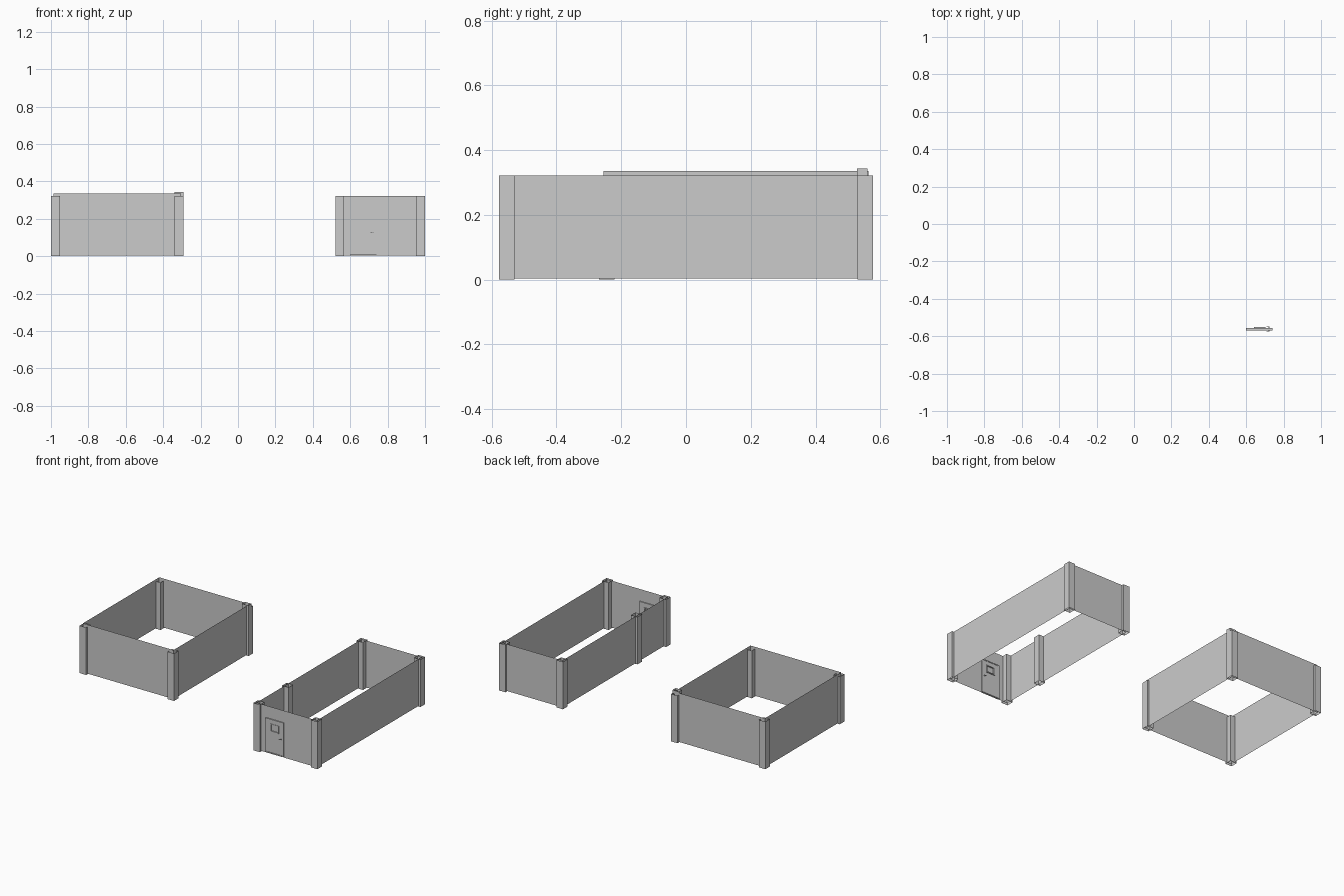
import bpy, bmesh

if "Cube" in bpy.data.objects:
    bpy.data.objects.remove(bpy.data.objects["Cube"])


def make(name, verts, faces):
    me = bpy.data.meshes.new(name)
    me.from_pydata(verts, [], faces)
    me.update()
    ob = bpy.data.objects.new(name, me)
    bpy.context.collection.objects.link(ob)
    return ob


def box(name, x0, x1, y0, y1, z0, z1, caps=True):
    """Box, or an open square tube when caps is False."""
    v = [(x, y, z) for z in (z0, z1) for x, y in ((x0, y0), (x1, y0), (x1, y1), (x0, y1))]
    f = [(i, (i + 1) % 4, (i + 1) % 4 + 4, i + 4) for i in range(4)]
    if caps:
        f += [(3, 2, 1, 0), (4, 5, 6, 7)]
    return make(name, v, f)


def sheet(name, a, b, z0, z1):
    """Upright single-sided wall from plan point a to b."""
    return make(name, [(*a, z0), (*b, z0), (*b, z1), (*a, z1)], [(0, 1, 2, 3)])


def frame(name, outer, inner, y0, y1):
    """Rectangular ring facing the front; bounds are x0, x1, z0, z1."""
    def loop(r, y):
        x0, x1, z0, z1 = r
        return [(x0, y, z0), (x1, y, z0), (x1, y, z1), (x0, y, z1)]
    v = loop(outer, y0) + loop(inner, y0) + loop(outer, y1) + loop(inner, y1)
    f = []
    for i in range(4):
        j = (i + 1) % 4
        f += [(i, j, j + 4, i + 4), (i + 8, i + 12, j + 12, j + 8),
              (i, i + 8, j + 8, j), (i + 4, j + 4, j + 12, i + 12)]
    return make(name, v, f)


POST = 0.048   # post width
INSET = 0.014  # wall setback inside the posts
POST_TOP = 0.322


def enclosure(name, x0, x1, y0, y1, wall_top, door=None):
    # Hollow corner posts
    for sx, px in (("left", x0), ("right", x1 - POST)):
        for sy, py in (("front", y0), ("back", y1 - POST)):
            box(f"{name}_{sy}_{sx}_post", px, px + POST, py, py + POST, 0, POST_TOP, False)
    # Thin walls
    a, b, c, d = x0 + INSET, x1 - INSET, y0 + INSET, y1 - INSET
    z = 0.004
    sheet(f"{name}_right_wall", (b, c), (b, d), z, wall_top)
    sheet(f"{name}_back_wall", (b, d), (a, d), z, wall_top)
    sheet(f"{name}_left_wall", (a, d), (a, c), z, wall_top)
    if door:
        dx0, dx1, dz = door
        sheet(f"{name}_front_wall_left", (a, c), (dx0, c), z, wall_top)
        sheet(f"{name}_front_wall_right", (dx1, c), (b, c), z, wall_top)
        sheet(f"{name}_front_wall_lintel", (dx0, c), (dx1, c), dz, wall_top)
    else:
        sheet(f"{name}_front_wall", (a, c), (b, c), z, wall_top)


# Square enclosure on the left, with one slightly taller post core
enclosure("square_room", -1.0, -0.292, -0.269, 0.577, 0.336)
box("tall_post_core", -0.34, -0.292, 0.528, 0.561, 0.32, 0.343, False)

# Long enclosure on the right, with a middle post in its left wall
enclosure("long_room", 0.52, 1.0, -0.577, 0.577, POST_TOP, (0.602, 0.738, 0.238))
box("long_room_middle_post", 0.52, 0.52 + POST, -0.269, -0.221, 0, POST_TOP, False)

# Door with jamb, window and handle
frame("door_jamb", (0.600, 0.740, 0.008, 0.241), (0.608, 0.732, 0.014, 0.234), -0.570, -0.556)
frame("door_leaf", (0.608, 0.732, 0.014, 0.234), (0.645, 0.700, 0.160, 0.205), -0.566, -0.558)
frame("window_trim", (0.641, 0.704, 0.156, 0.209), (0.647, 0.698, 0.162, 0.203), -0.569, -0.552)
box("window_pane", 0.645, 0.700, -0.5625, -0.5615, 0.160, 0.205)
for y, s in ((-0.566, -1), (-0.558, 1)):
    side = "outer" if s < 0 else "inner"
    ya, yb = sorted((y, y + s * 0.008))
    box(f"{side}_handle_stem", 0.719, 0.724, ya, yb, 0.122, 0.128)
    ya, yb = sorted((y + s * 0.006, y + s * 0.009))
    box(f"{side}_handle_lever", 0.708, 0.724, ya, yb, 0.123, 0.127)
